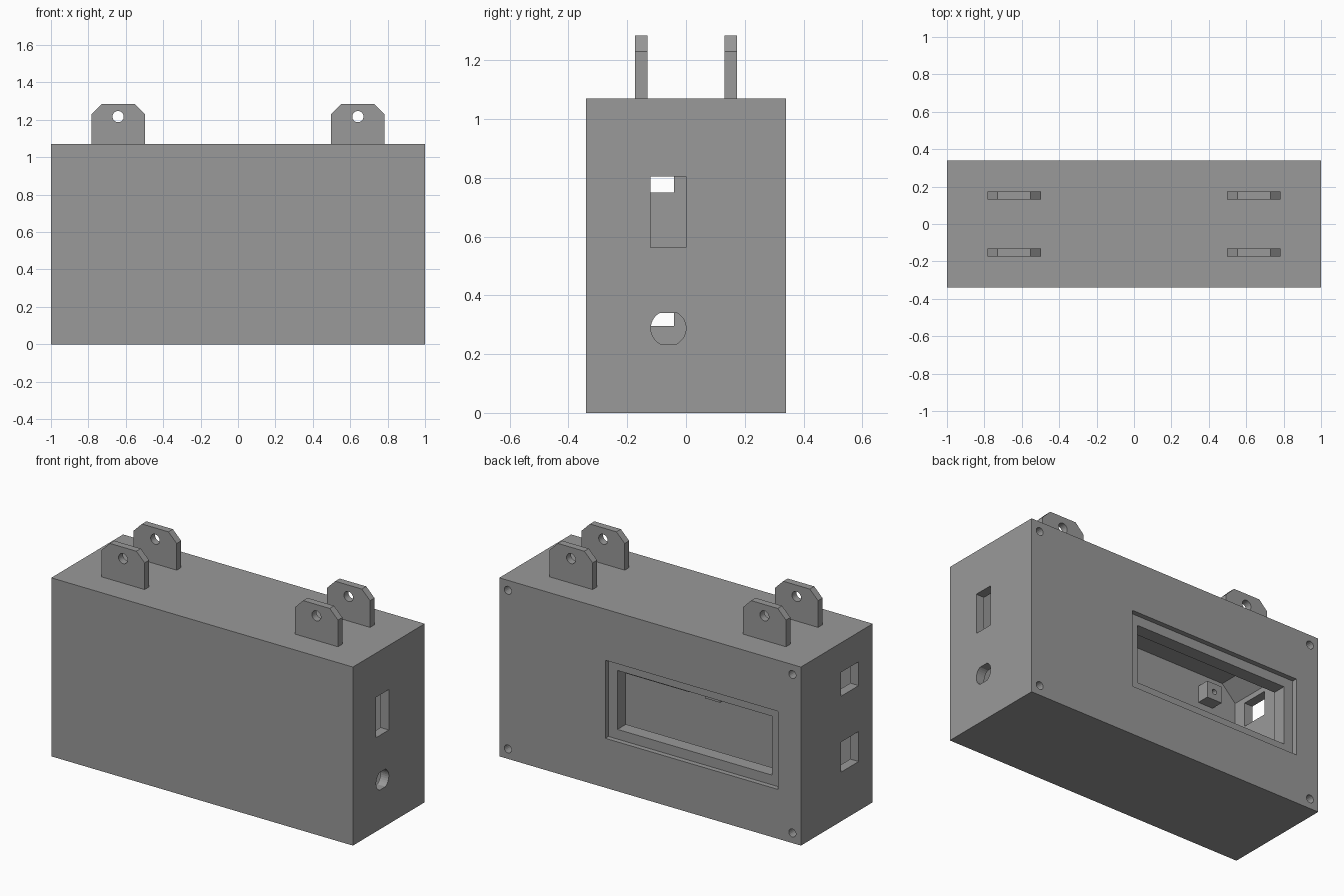
import bpy, bmesh, math
from mathutils import Vector

if "Cube" in bpy.data.objects:
    bpy.data.objects.remove(bpy.data.objects["Cube"], do_unlink=True)

grey = bpy.data.materials.new("plain grey")
grey.use_nodes = True
GREY = (0.32, 0.32, 0.32, 1)
grey.diffuse_color = GREY
grey.node_tree.nodes["Principled BSDF"].inputs["Base Color"].default_value = GREY


def prism(name, pts, axis, lo, hi):
    """Extrude a 2D profile along x or y; profile is (y, z) or (x, z)."""
    bm = bmesh.new()
    place = (lambda u, v: (lo, u, v)) if axis == "x" else (lambda u, v: (u, lo, v))
    face = bm.faces.new([bm.verts.new(place(u, v)) for u, v in pts])
    new = bmesh.ops.extrude_face_region(bm, geom=[face])["geom"]
    step = Vector((hi - lo, 0, 0) if axis == "x" else (0, hi - lo, 0))
    bmesh.ops.translate(bm, vec=step, verts=[g for g in new if isinstance(g, bmesh.types.BMVert)])
    bmesh.ops.recalc_face_normals(bm, faces=bm.faces)
    mesh = bpy.data.meshes.new(name)
    bm.to_mesh(mesh)
    bm.free()
    mesh.materials.append(grey)
    ob = bpy.data.objects.new(name, mesh)
    bpy.context.collection.objects.link(ob)
    return ob


def rect(u0, u1, v0, v1):
    return [(u0, v0), (u1, v0), (u1, v1), (u0, v1)]


def circle(u, v, r, n=24, flat=1.0):
    """Circle profile, optionally with flattened top and bottom."""
    angles = [2 * math.pi * (i + 0.5) / n for i in range(n)]
    return [(u + r * math.cos(a), v + r * max(-flat, min(flat, math.sin(a)))) for a in angles]


def octagon(u0, u1, v0, v1, c):
    return [(u0 + c, v0), (u1 - c, v0), (u1, v0 + c), (u1, v1 - c),
            (u1 - c, v1), (u0 + c, v1), (u0, v1 - c), (u0, v0 + c)]


def cut(ob, pts, axis, lo, hi):
    cutter = prism("cutter", pts, axis, lo, hi)
    cutter.hide_render = True
    mod = ob.modifiers.new("cut", "BOOLEAN")
    mod.operation = "DIFFERENCE"
    mod.solver = "EXACT"
    mod.object = cutter
    bpy.context.view_layer.objects.active = ob
    bpy.ops.object.modifier_apply(modifier=mod.name)
    bpy.data.objects.remove(cutter, do_unlink=True)


W, D, H, T = 1.0, 0.34, 1.07, 0.055

# Hollow case with solid chamfered corners for the screws
case = prism("case", rect(-W, W, 0, H), "y", -D, D)
cut(case, octagon(-W + T, W - T, T, H - T, 0.09), "y", -D + T, 0.23)

# Back display window with a recessed rim
cut(case, rect(-0.847, 0.297, 0.296, 0.764), "y", 0.31, 0.4)
cut(case, rect(-0.787, 0.237, 0.354, 0.707), "y", 0.2, 0.33)

# Screw holes in the back corners
for x in (-0.943, 0.943):
    for z in (0.06, H - 0.06):
        cut(case, circle(x, z, 0.024, 16), "y", 0.05, 0.4)

# Switch slot and flattened round socket on one end
cut(case, rect(-0.12, 0, 0.563, 0.805), "x", 0.9, 1.1)
cut(case, circle(-0.06, 0.288, 0.06, 32, 0.88), "x", 0.9, 1.1)

# Two connector ports on the other end
for z0, z1 in ((0.75, 0.893), (0.295, 0.475)):
    cut(case, rect(-0.207, -0.04, z0, z1), "x", -1.1, -0.9)

# Circuit board posts and support rail on the inner front wall
for x in (-0.738, -0.03):
    for z in (0.45, 0.887):
        post = prism("board_post", rect(x - 0.05, x + 0.05, z - 0.05, z + 0.05), "y", -0.29, -0.21)
        cut(post, circle(x, z, 0.016, 12), "y", -0.27, -0.15)
prism("support_rail", rect(0.16, 0.6, 0.38, 0.45), "y", -0.29, -0.26)

# Four mounting lugs on the top
for side, sx in (("left", 1), ("right", -1)):
    for end, sy in (("back", 1), ("front", -1)):
        outline = [(0.498, H), (0.784, H), (0.784, 1.23), (0.729, 1.285), (0.553, 1.285), (0.498, 1.23)]
        lo, hi = sorted((sy * 0.131, sy * 0.173))
        lug = prism(f"{end}_{side}_lug", [(sx * x, z) for x, z in outline], "y", lo, hi)
        cut(lug, circle(sx * 0.641, 1.217, 0.03), "y", lo - 0.1, hi + 0.1)
